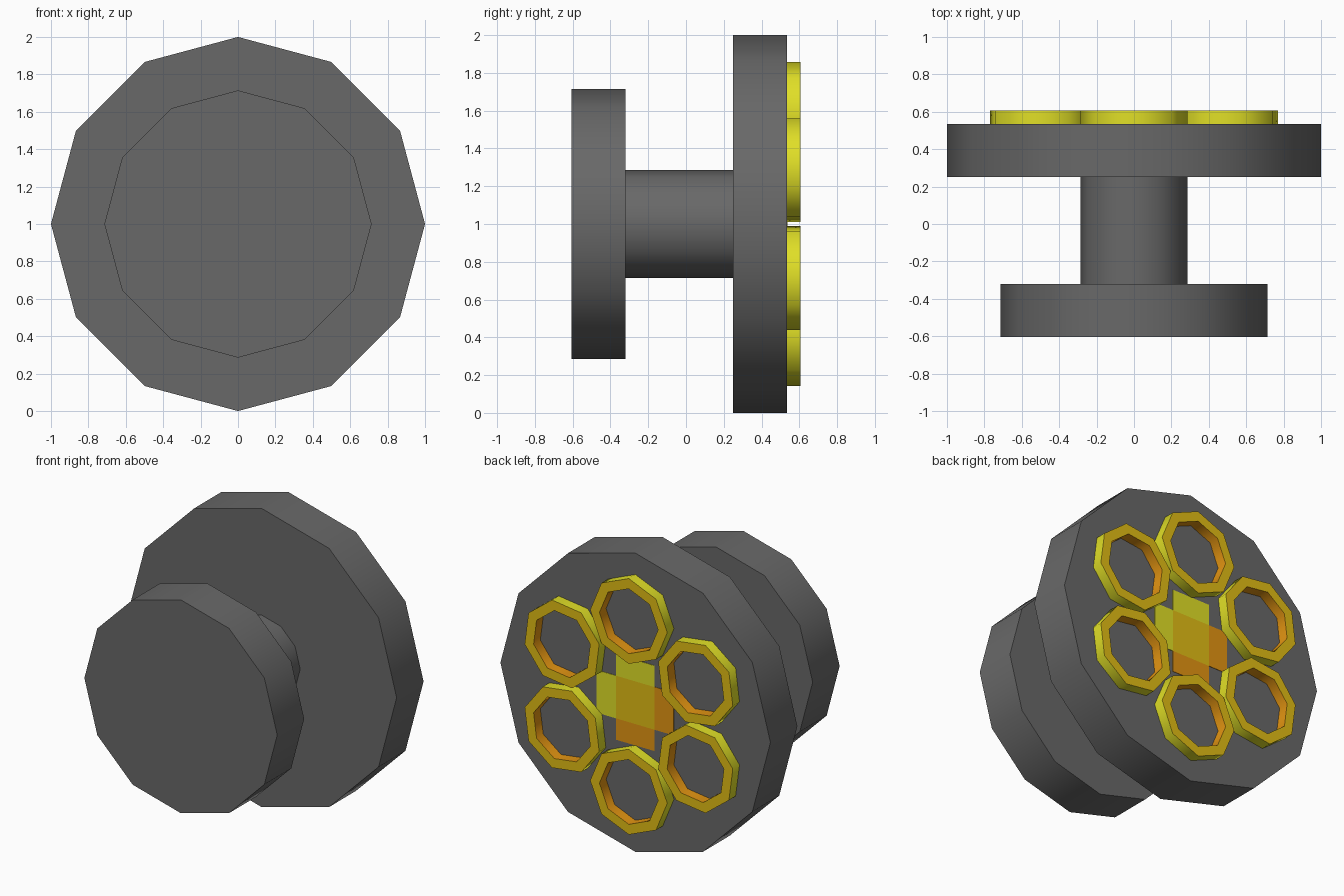
import bpy, bmesh, math

if "Cube" in bpy.data.objects:
    bpy.data.objects.remove(bpy.data.objects["Cube"])

U = 2 / 7            # design unit: the large disc is 3.5 units in radius
CZ = 1.0             # height of the common axis
BACK = 0.535         # y of the large disc's back face


def material(name, rgb):
    m = bpy.data.materials.new(name)
    m.diffuse_color = (*rgb, 1)
    m.use_nodes = True
    m.node_tree.nodes["Principled BSDF"].inputs["Base Color"].default_value = m.diffuse_color
    return m


grey = material("dark_grey", (0.14, 0.14, 0.14))
yellow = material("yellow", (0.75, 0.74, 0.02))
gold = material("gold", (0.76, 0.51, 0.007))
orange = material("orange", (0.77, 0.30, 0.006))


def finish(name, bm, mats):
    bmesh.ops.recalc_face_normals(bm, faces=bm.faces)
    for f in bm.faces:
        f.smooth = True
    me = bpy.data.meshes.new(name)
    bm.to_mesh(me)
    bm.free()
    me.set_sharp_from_angle(angle=math.radians(50))
    for m in mats:
        me.materials.append(m)
    ob = bpy.data.objects.new(name, me)
    bpy.context.collection.objects.link(ob)
    return ob


def lathe(name, profile, sides, mats, cx=0, cz=CZ, turn=0, closed=False):
    """Spin (radius, y) points around a y axis; band i gets material i."""
    bm = bmesh.new()
    loops = []
    for r, y in profile:
        angles = [turn + math.tau * k / sides for k in range(sides)]
        loops.append([bm.verts.new((cx + r * math.cos(a), y, cz + r * math.sin(a)))
                      for a in angles])
    bands = len(loops) if closed else len(loops) - 1
    for i in range(bands):
        a, b = loops[i], loops[(i + 1) % len(loops)]
        for k in range(sides):
            n = (k + 1) % sides
            f = bm.faces.new((a[k], a[n], b[n], b[k]))
            f.material_index = min(i, len(mats) - 1)
    if not closed:
        bm.faces.new(loops[0])
        bm.faces.new(loops[-1])
    return finish(name, bm, mats)


# Grey body: small front disc, shaft and large back disc
lathe("front_disc", [(2.5 * U, -0.605), (2.5 * U, -0.32)], 12, [grey])
lathe("shaft", [(U, -0.33), (U, 0.26)], 12, [grey])
lathe("back_disc", [(3.5 * U, 0.25), (3.5 * U, BACK)], 12, [grey])

# Six octagonal rings: yellow outside, gold face, orange inside
for i in range(6):
    a = math.radians(30 + 60 * i)
    lathe(f"ring_{i + 1}",
          [(U, BACK - 0.01), (U, 0.606), (0.76 * U, 0.606), (0.76 * U, BACK - 0.01)],
          8, [yellow, gold, orange, orange],
          2 * U * math.cos(a), CZ + 2 * U * math.sin(a), a, closed=True)


# Painted cross in the middle of the back face, as thin plates
def plate(name, x0, x1, z0, z1, mat):
    bm = bmesh.new()
    bmesh.ops.create_cube(bm, size=1)
    for v in bm.verts:
        v.co = (x1 * U if v.co.x > 0 else x0 * U,
                BACK + (0.003 if v.co.y > 0 else -0.003),
                CZ + (z1 * U if v.co.z > 0 else z0 * U))
    finish(name, bm, [mat])


plate("cross_centre", -0.5, 0.5, -0.5, 0.5, gold)
plate("cross_top", -0.5, 0.5, 0.5, 1, yellow)
plate("cross_left", 0.5, 1, -0.5, 0.5, yellow)
plate("cross_right", -1, -0.5, -0.5, 0.5, orange)
plate("cross_bottom", -0.5, 0.5, -1, -0.5, orange)
